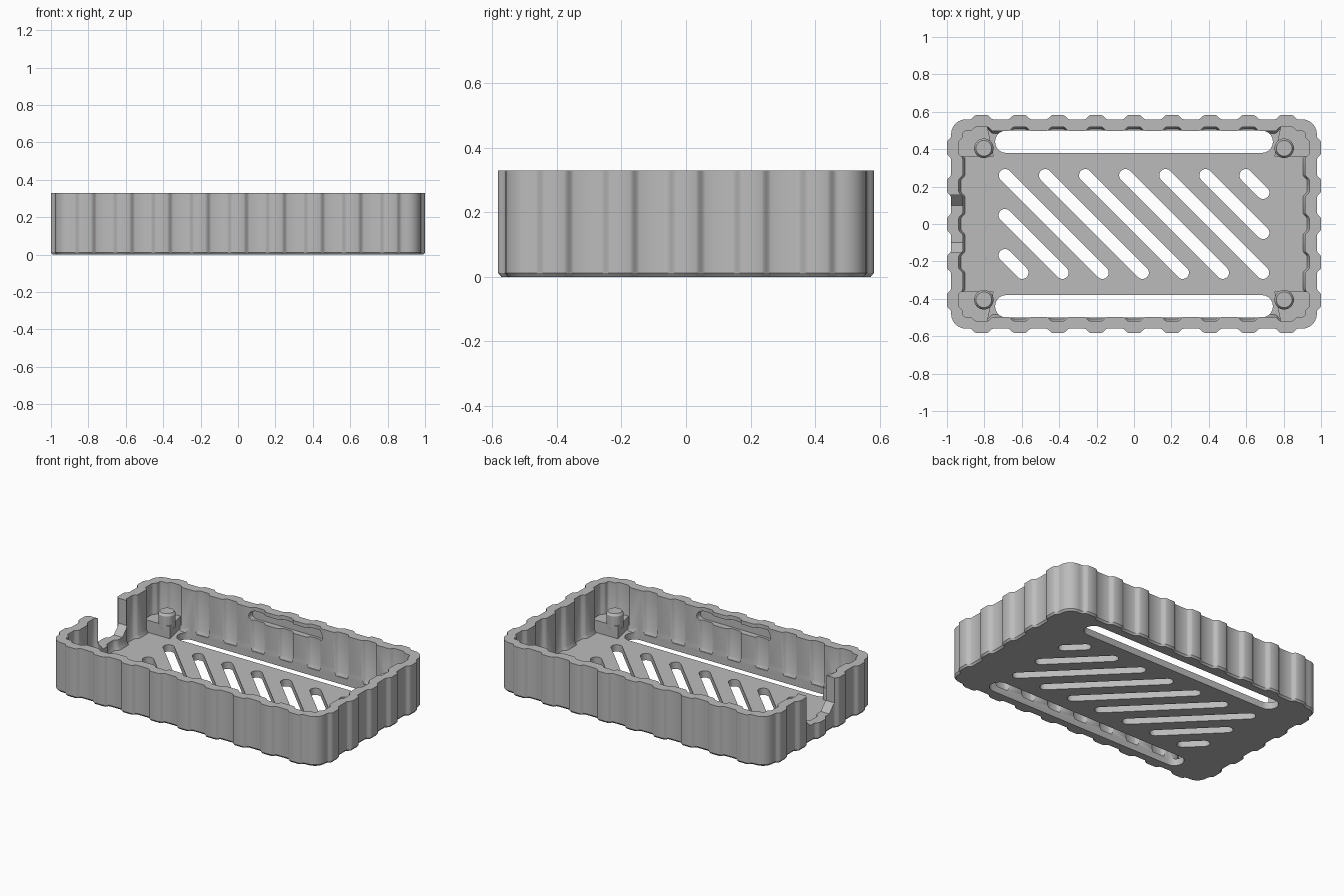
import bpy
import bmesh
from math import sin, cos, pi, atan2
from mathutils import Matrix, Vector

if "Cube" in bpy.data.objects:
    bpy.data.objects.remove(bpy.data.objects["Cube"])

GREY = (0.5, 0.5, 0.5, 1)
mat = bpy.data.materials.new("plain_grey")
mat.use_nodes = True
mat.diffuse_color = GREY
mat.node_tree.nodes["Principled BSDF"].inputs["Base Color"].default_value = GREY

PITCH, RIB = 0.2037, 0.022
HALF_X, HALF_Y, HEIGHT, WALL = 0.978, 0.56, 0.33, 0.063


def loft(name, rings):
    """Closed solid through rings of equal length."""
    bm = bmesh.new()
    loops = [[bm.verts.new(p) for p in ring] for ring in rings]
    n = len(loops[0])
    for a, b in zip(loops, loops[1:]):
        for i in range(n):
            j = (i + 1) % n
            bm.faces.new((a[i], a[j], b[j], b[i]))
    bm.faces.new(loops[0][::-1])
    bm.faces.new(loops[-1])
    bmesh.ops.recalc_face_normals(bm, faces=bm.faces)
    mesh = bpy.data.meshes.new(name)
    bm.to_mesh(mesh)
    bm.free()
    mesh.materials.append(mat)
    obj = bpy.data.objects.new(name, mesh)
    bpy.context.collection.objects.link(obj)
    return obj


def prism(name, pts, lo, hi, turn=Matrix()):
    return loft(name, [[turn @ Vector((u, v, w)) for u, v in pts] for w in (lo, hi)])


def stadium(a, b, r, steps=10):
    """Rounded slot outline between two centre points."""
    ang = atan2(b[1] - a[1], b[0] - a[0])
    pts = []
    for c, start in ((b, ang - pi / 2), (a, ang + pi / 2)):
        for i in range(steps + 1):
            t = start + pi * i / steps
            pts.append((c[0] + r * cos(t), c[1] + r * sin(t)))
    return pts


def outline(inset, z):
    """Rounded rectangle with evenly spaced shallow ribs on every side."""
    hx, hy = HALF_X - inset, HALF_Y - inset
    r = max(0.08 - inset, 0.01)
    ring = []
    for q, (along, out, count) in enumerate(((hx, hy, 4), (hy, hx, 2)) * 2):
        pts = []
        for k in range(-count, count + 1):
            for side in (-1, 1):
                for i in range(5):
                    f = i / 4 if side < 0 else 1 - i / 4
                    rise = f * f * (3 - 2 * f)
                    pts.append((k * PITCH + side * (0.06 - 0.03 * f), -out - RIB * rise))
        for i in range(7):
            t = -pi / 2 + pi / 2 * i / 6
            pts.append((along - r + r * cos(t), -out + r + r * sin(t)))
        c, s = ((1, 0), (0, 1), (-1, 0), (0, -1))[q]
        ring += [(c * u - s * v, s * u + c * v, z) for u, v in pts]
    return ring


def cut(target, cutter):
    mod = target.modifiers.new("cut", "BOOLEAN")
    mod.operation, mod.solver, mod.object = "DIFFERENCE", "EXACT", cutter
    cutter.hide_render = True
    bpy.context.view_layer.objects.active = target
    bpy.ops.object.modifier_apply(modifier=mod.name)
    bpy.data.objects.remove(cutter)


# Ribbed tray with a small bottom bevel, hollowed out
tray = loft("ribbed_tray", [outline(0.01, 0), outline(0, 0.012), outline(0, HEIGHT)])
cut(tray, loft("cavity", [outline(0.075, 0.045), outline(WALL, 0.07),
                          outline(WALL, HEIGHT + 0.1)]))

# Diagonal floor vents, clipped to a rectangle
for k in range(-4, 5):
    s = k * 0.2145
    x0, x1 = max(-0.69, s - 0.26), min(0.69, s + 0.26)
    cut(tray, prism("vent", stadium((x0, s - x0), (x1, s - x1), 0.034), -0.1, 0.1))

# Long floor slots and grip pockets inside the long walls
upright = Matrix.Rotation(pi / 2, 4, "X")
for side in (-1, 1):
    y = side * 0.44
    cut(tray, prism("long_slot", stadium((-0.683, y), (0.683, y), 0.06), -0.1, 0.1))
    cut(tray, prism("pocket", stadium((-0.24, 0.275), (0.24, 0.275), 0.03),
                    side * 0.45, side * 0.537, upright))

# Cable notch in the right end wall
notch = [(-0.15, 0.4), (-0.15, 0.165), (-0.1, 0.11), (0.1, 0.11), (0.155, 0.165), (0.155, 0.4)]
to_side = Matrix(((0, 0, 1, 0), (1, 0, 0, 0), (0, 1, 0, 0), (0, 0, 0, 1)))
cut(tray, prism("notch", notch, -1.1, -0.85, to_side))
parts = [tray]

# Corner blocks with bevelled locating pegs
block = [(0.94, 0.36), (0.75, 0.36), (0.785, 0.525), (0.94, 0.525)]
for sx, x_name in ((-1, "right"), (1, "left")):
    for sy, y_name in ((-1, "front"), (1, "back")):
        tag = f"{y_name}_{x_name}"
        parts.append(prism(f"{tag}_block", [(sx * x, sy * y) for x, y in block], 0.03, 0.125))
        rings = [[(sx * 0.803 + r * cos(pi * i / 16), sy * 0.405 + r * sin(pi * i / 16), z)
                  for i in range(32)]
                 for r, z in ((0.052, 0.1), (0.052, 0.185), (0.042, 0.2))]
        parts.append(loft(f"{tag}_peg", rings))

# Smooth curves, crisp edges
bpy.ops.object.select_all(action="DESELECT")
for obj in parts:
    obj.select_set(True)
bpy.context.view_layer.objects.active = tray
bpy.ops.object.shade_smooth_by_angle(angle=pi / 6)
